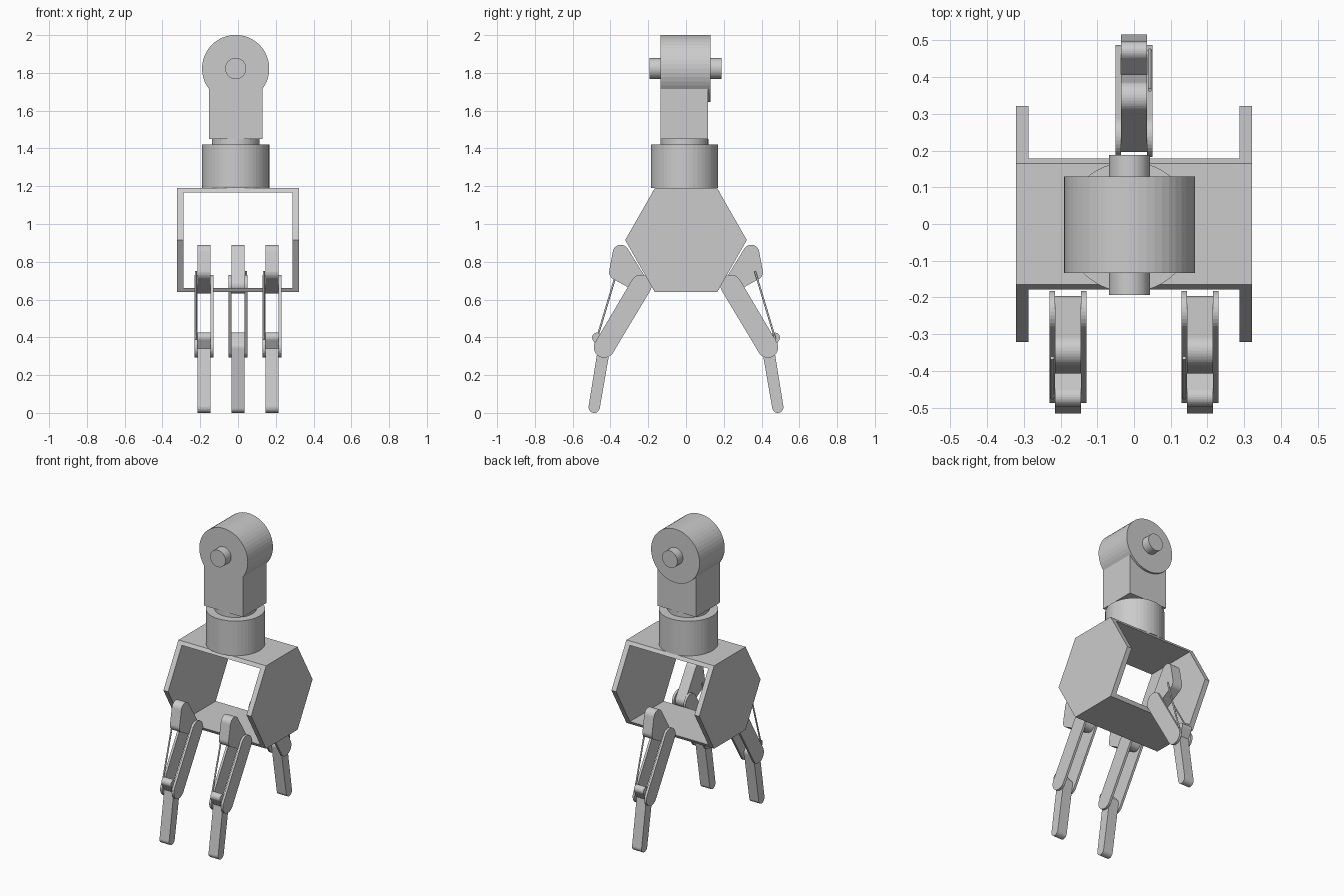
import bpy, bmesh, math
from mathutils import Matrix, Vector
from mathutils.geometry import convex_hull_2d

cube = bpy.data.objects.get("Cube")
if cube:
    bpy.data.objects.remove(cube, do_unlink=True)

grey = bpy.data.materials.new("plain_grey")
grey.use_nodes = True
colour = (0.6, 0.6, 0.6, 1)
grey.diffuse_color = colour
grey.node_tree.nodes["Principled BSDF"].inputs["Base Color"].default_value = colour


def finish(name, bm):
    bmesh.ops.recalc_face_normals(bm, faces=bm.faces)
    mesh = bpy.data.meshes.new(name)
    bm.to_mesh(mesh)
    bm.free()
    mesh.materials.append(grey)
    obj = bpy.data.objects.new(name, mesh)
    bpy.context.collection.objects.link(obj)
    return obj


def prism(name, outline, x0, x1):
    """Extrude a (y, z) outline along x."""
    bm = bmesh.new()
    face = bm.faces.new([bm.verts.new((x0, y, z)) for y, z in outline])
    new = bmesh.ops.extrude_face_region(bm, geom=[face])["geom"]
    moved = [v for v in new if isinstance(v, bmesh.types.BMVert)]
    bmesh.ops.translate(bm, verts=moved, vec=(x1 - x0, 0, 0))
    return finish(name, bm)


def cylinder(name, start, end, radius, sides=48):
    a, b = Vector(start), Vector(end)
    turn = (b - a).to_track_quat("Z", "Y").to_matrix().to_4x4()
    bm = bmesh.new()
    bmesh.ops.create_cone(bm, cap_ends=True, segments=sides, radius1=radius,
                          radius2=radius, depth=(b - a).length,
                          matrix=Matrix.Translation((a + b) / 2) @ turn)
    return finish(name, bm)


def rounded(circles, side):
    """Outline wrapped around (y, z, radius) circles, on one side of the hand."""
    pts = []
    for y, z, r in circles:
        for i in range(32):
            t = math.tau * i / 32
            pts.append((side * (y + r * math.cos(t)), z + r * math.sin(t)))
    return [pts[i] for i in convex_hull_2d(pts)]


# Palm: hexagonal side plates joined by a top and a bottom plate
LOW, MID, HIGH = 0.64, 0.915, 1.19
HALF, WIDE, THICK = 0.165, 0.322, 0.022
hexagon = [(-HALF, HIGH), (HALF, HIGH), (WIDE, MID),
           (HALF, LOW), (-HALF, LOW), (-WIDE, MID)]
prism("palm_plate_right", hexagon, -0.322, -0.288)
prism("palm_plate_left", hexagon, 0.288, 0.322)
flare = HALF + 0.013
for name, outer, inner in (("palm_top", HIGH, HIGH - THICK),
                           ("palm_bottom", LOW, LOW + THICK)):
    prism(name, [(-HALF, outer), (HALF, outer), (flare, inner), (-flare, inner)],
          -0.288, 0.288)

# Wrist and forearm joint
CX, CY, PIVOT = -0.0125, -0.008, 1.823
cylinder("wrist", (CX, CY, HIGH), (CX, CY, 1.42), 0.178)
cylinder("wrist_neck", (CX, CY, 1.42), (CX, CY, 1.45), 0.126)
prism("forearm_block", [(-0.134, 1.45), (0.116, 1.45), (0.116, PIVOT), (-0.134, PIVOT)],
      CX - 0.142, CX + 0.142)
cylinder("elbow_barrel", (CX, -0.134, PIVOT), (CX, 0.13, PIVOT), 0.178)
cylinder("elbow_pin", (CX, -0.193, PIVOT), (CX, 0.188, PIVOT), 0.056)

# Fingers: joint positions as (y, z, radius)
BODY, OUTER = 0.035, 0.05
knuckle = [(0.345, 0.847, 0.043), (0.365, 0.745, 0.042), (0.238, 0.675, 0.042)]
link = [(0.238, 0.675, 0.056), (0.433, 0.347, 0.055)]
tip = [(0.433, 0.347, 0.032), (0.486, 0.03, 0.03)]
lever = [(0.433, 0.347, 0.032), (0.471, 0.399, 0.026)]


def finger(name, x, side):
    for part, circles in (("knuckle", knuckle), ("tip", tip), ("lever", lever)):
        prism(f"{name}_{part}", rounded(circles, side), x - BODY, x + BODY)
    for part, s in (("link_right", -1), ("link_left", 1)):
        prism(f"{name}_{part}", rounded(link, side), x + s * BODY, x + s * OUTER)
    rod_x = x + side * 0.043
    cylinder(f"{name}_rod", (rod_x, side * 0.365, 0.75),
             (rod_x, side * 0.473, 0.39), 0.005, 12)


finger("front_right_finger", -0.18, -1)
finger("front_left_finger", 0.18, -1)
finger("back_finger", 0.0, 1)
